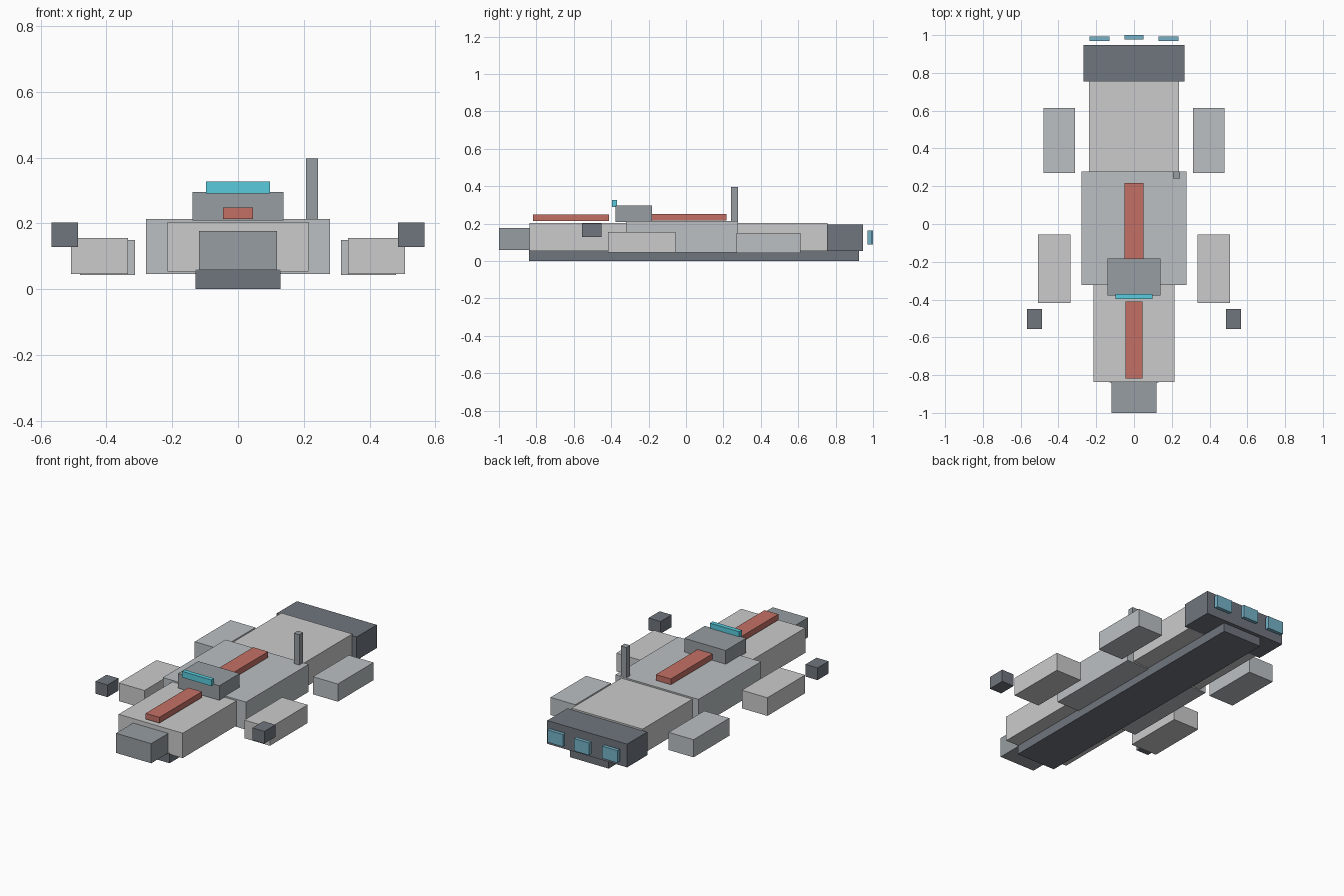
import bpy

if "Cube" in bpy.data.objects:
    bpy.data.objects.remove(bpy.data.objects["Cube"])


def material(name, rgb):
    m = bpy.data.materials.new(name)
    m.diffuse_color = (*rgb, 1)
    m.use_nodes = True
    m.node_tree.nodes["Principled BSDF"].inputs["Base Color"].default_value = m.diffuse_color
    return m


DARK = material("dark_steel", (0.16, 0.18, 0.21))
STEEL = material("mid_steel", (0.31, 0.34, 0.36))
LIGHT = material("light_plate", (0.50, 0.53, 0.55))
RED = material("red_paint", (0.55, 0.16, 0.13))
CYAN = material("window_cyan", (0.10, 0.60, 0.72))
BLUE = material("engine_blue", (0.18, 0.45, 0.58))


def box(name, x, y, z, mat=None):
    """Axis-aligned box from (min, max) ranges."""
    ranges = (x, y, z)
    bpy.ops.mesh.primitive_cube_add(size=1, location=[(a + b) / 2 for a, b in ranges])
    ob = bpy.context.object
    ob.name = name
    ob.scale = [b - a for a, b in ranges]
    bpy.ops.object.transform_apply(location=False, rotation=False, scale=True)
    if mat:
        ob.data.materials.append(mat)
    return ob


def centred(name, half, y, z, mat=None):
    return box(name, (-half, half), y, z, mat)


def pair(name, x, y, z, mat=None):
    box(name + "_right", x, y, z, mat)
    box(name + "_left", (-x[1], -x[0]), y, z, mat)


# Hull sections along the centre line
centred("keel", 0.129, (-0.84, 0.925), (0, 0.059), DARK)
centred("nose", 0.118, (-1.0, -0.837), (0.058, 0.177), STEEL)
centred("front_hull", 0.215, (-0.837, -0.32), (0.053, 0.204))
centred("middle_hull", 0.279, (-0.322, 0.279), (0.046, 0.213), LIGHT)
centred("rear_hull", 0.238, (0.279, 0.756), (0.053, 0.204))
centred("engine_block", 0.268, (0.754, 0.947), (0.053, 0.194), DARK)

# Bridge with window strip
centred("bridge", 0.139, (-0.378, -0.182), (0.208, 0.296), STEEL)
centred("bridge_window", 0.098, (-0.396, -0.370), (0.290, 0.327), CYAN)

# Painted dorsal stripes
centred("front_stripe", 0.046, (-0.819, -0.411), (0.213, 0.248), RED)
centred("rear_stripe", 0.050, (-0.182, 0.217), (0.217, 0.252), RED)

# Off-centre mast
box("antenna_mast", (0.206, 0.243), (0.241, 0.278), (0.213, 0.397), STEEL)

# Side pods and small gun blocks
pair("front_pod", (0.335, 0.507), (-0.418, -0.056), (0.046, 0.156))
pair("rear_pod", (0.313, 0.480), (0.271, 0.613), (0.043, 0.150), LIGHT)
pair("gun_block", (0.486, 0.567), (-0.557, -0.451), (0.128, 0.202), DARK)

# Engine glow panels
centred("engine_glow_middle", 0.051, (0.978, 1.0), (0.088, 0.163), BLUE)
pair("engine_glow", (0.131, 0.235), (0.970, 0.992), (0.088, 0.163), BLUE)
